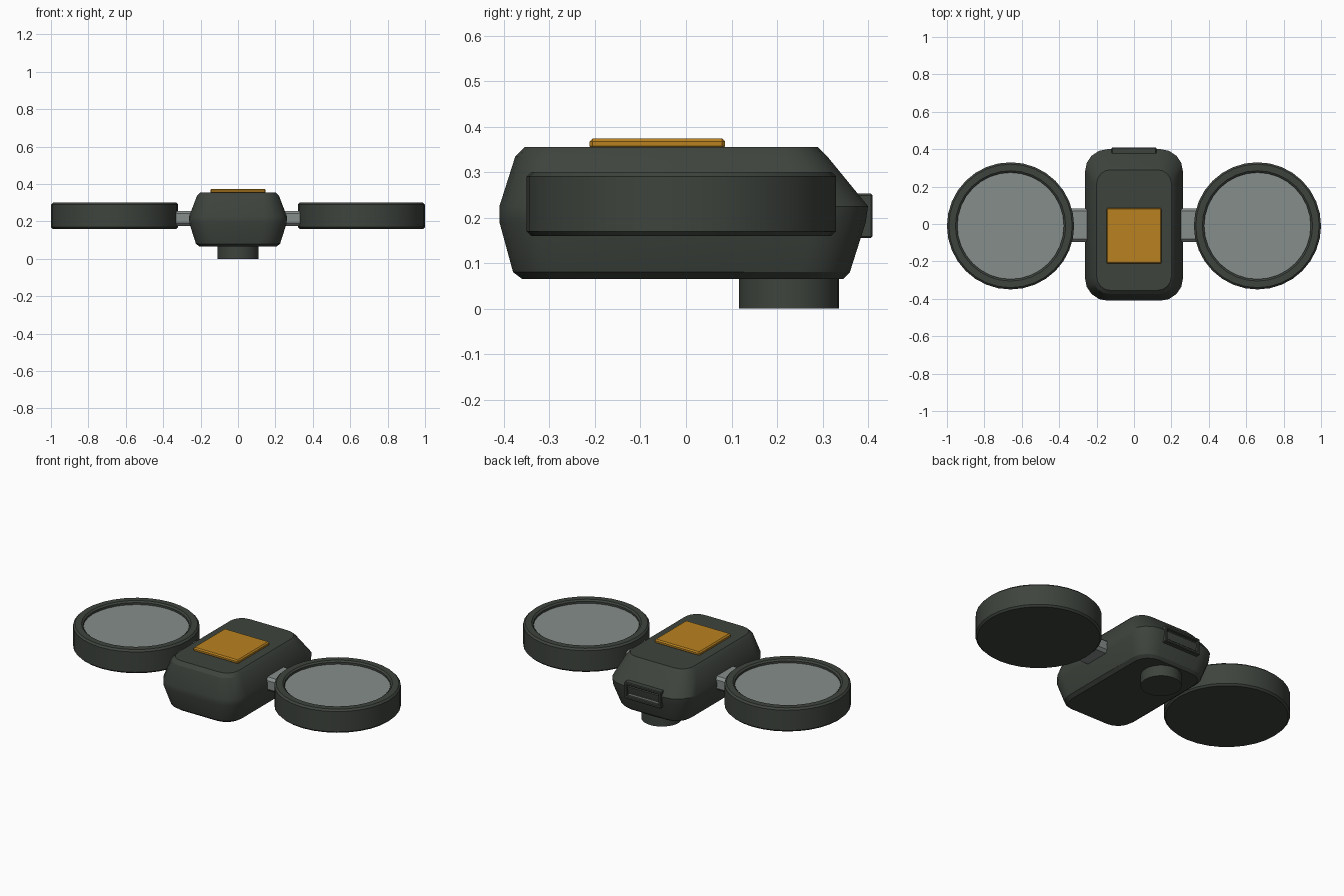
import bpy, bmesh, math
from mathutils import Vector

cube = bpy.data.objects.get("Cube")
if cube:
    bpy.data.objects.remove(cube, do_unlink=True)


def material(name, rgb):
    m = bpy.data.materials.new(name)
    m.use_nodes = True
    m.diffuse_color = (*rgb, 1)
    m.node_tree.nodes["Principled BSDF"].inputs["Base Color"].default_value = (*rgb, 1)
    return m


DARK = material("dark olive grey", (0.048, 0.057, 0.047))
GREY = material("light grey", (0.24, 0.27, 0.26))
AMBER = material("amber", (0.49, 0.225, 0.015))


def finish(name, bm, mats, smooth=None):
    bmesh.ops.recalc_face_normals(bm, faces=bm.faces)
    mesh = bpy.data.meshes.new(name)
    bm.to_mesh(mesh)
    bm.free()
    ob = bpy.data.objects.new(name, mesh)
    bpy.context.collection.objects.link(ob)
    for m in mats:
        mesh.materials.append(m)
    if smooth:
        bpy.ops.object.select_all(action="DESELECT")
        ob.select_set(True)
        bpy.context.view_layer.objects.active = ob
        bpy.ops.object.shade_smooth_by_angle(angle=math.radians(smooth))
    return ob


def box(name, lo, hi, mat, bevel=0.0):
    bm = bmesh.new()
    bmesh.ops.create_cube(bm, size=1)
    lo, hi = Vector(lo), Vector(hi)
    bmesh.ops.scale(bm, vec=hi - lo, verts=bm.verts)
    bmesh.ops.translate(bm, vec=(lo + hi) / 2, verts=bm.verts)
    if bevel:
        bmesh.ops.bevel(bm, geom=bm.edges[:], offset=bevel, segments=1, affect="EDGES")
    return finish(name, bm, [mat])


def lathe(name, centre, profile, mats, grey_from=None, sides=32):
    """Stack rings of (radius, z) and cap both ends."""
    bm = bmesh.new()
    rings = [[bm.verts.new((centre[0] + r * math.cos(2 * math.pi * i / sides),
                            centre[1] + r * math.sin(2 * math.pi * i / sides), z))
              for i in range(sides)] for r, z in profile]
    bridge(bm, rings)
    if grey_from:
        bm.faces.ensure_lookup_table()
        bm.faces[-1].material_index = 1
    return finish(name, bm, mats, 30)


def bridge(bm, rings):
    n = len(rings[0])
    for a, b in zip(rings, rings[1:]):
        for i in range(n):
            j = (i + 1) % n
            bm.faces.new((a[i], a[j], b[j], b[i]))
    bm.faces.new(rings[0][::-1])
    bm.faces.new(rings[-1])


def rounded_ring(bm, z, hx, y0, y1, r, seg=4):
    ring = []
    corners = [(hx - r, y1 - r), (r - hx, y1 - r), (r - hx, y0 + r), (hx - r, y0 + r)]
    for k, (cx, cy) in enumerate(corners):
        for s in range(seg + 1):
            a = math.pi / 2 * (k + s / seg)
            ring.append(bm.verts.new((cx + r * math.cos(a), cy + r * math.sin(a), z)))
    return ring


# Body: rounded rectangles lofted to a wide waist
bm = bmesh.new()
levels = [(0.065, 0.205, -0.36, 0.345, 0.09), (0.08, 0.225, -0.38, 0.36, 0.105),
          (0.19, 0.26, -0.41, 0.395, 0.12), (0.225, 0.262, -0.41, 0.40, 0.12),
          (0.335, 0.22, -0.375, 0.31, 0.09), (0.355, 0.20, -0.355, 0.29, 0.075)]
bridge(bm, [rounded_ring(bm, *level) for level in levels])
finish("body", bm, [DARK], 25)

# Top plate and round foot
box("top_plate", (-0.148, -0.212, 0.35), (0.148, 0.086, 0.374), AMBER, 0.007)
lathe("foot", (0, 0.226), [(0.11, 0), (0.11, 0.09)], [DARK])

# Rear socket: grey insert inside a dark frame
box("socket_insert", (-0.105, 0.36, 0.17), (0.105, 0.392, 0.238), GREY)
for name, z0, z1 in (("lower", 0.155, 0.172), ("upper", 0.236, 0.253)):
    box("socket_frame_" + name, (-0.12, 0.35, z0), (0.12, 0.41, z1), DARK, 0.004)
for side, sx in (("left", 1), ("right", -1)):
    x0, x1 = sorted((sx * 0.104, sx * 0.12))
    box("socket_frame_" + side, (x0, 0.35, 0.155), (x1, 0.41, 0.253), DARK, 0.004)

# Side arms and shallow round dishes
drum = [(0.33, 0.16), (0.34, 0.17), (0.34, 0.29), (0.33, 0.30),
        (0.295, 0.30), (0.285, 0.292), (0.285, 0.28)]
for side, sx in (("left", 1), ("right", -1)):
    x0, x1 = sorted((sx * 0.22, sx * 0.36))
    box(side + "_arm", (x0, -0.096, 0.176), (x1, 0.084, 0.256), GREY, 0.015)
    lathe(side + "_dish", (sx * 0.66, -0.01), drum, [DARK, GREY], grey_from=True)
